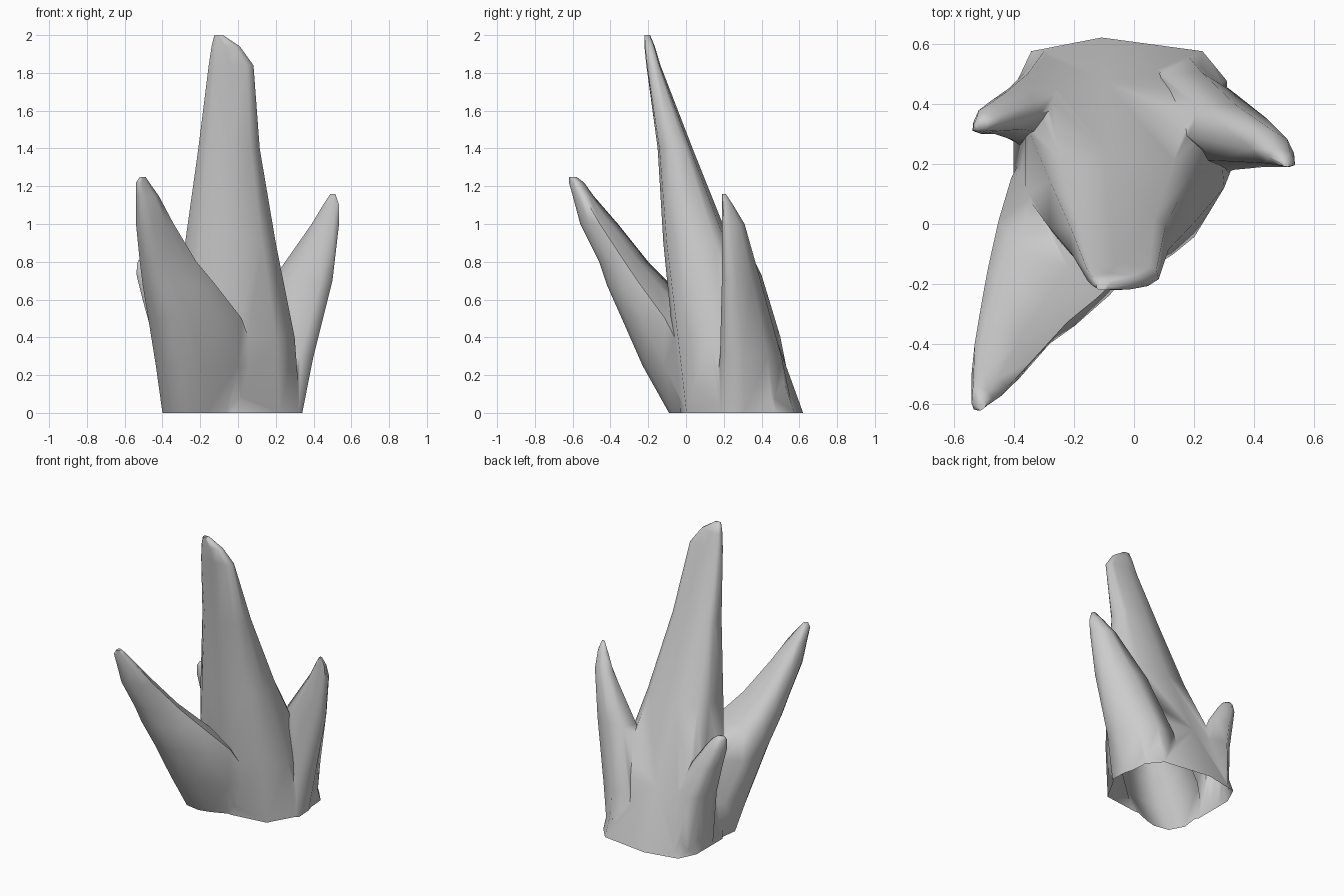
import bpy
import bmesh

cube = bpy.data.objects.get("Cube")
if cube:
    bpy.data.objects.remove(cube, do_unlink=True)

stone = bpy.data.materials.new("pale grey stone")
stone.use_nodes = True
GREY = (0.6, 0.6, 0.6, 1)
stone.diffuse_color = GREY
stone.node_tree.nodes["Principled BSDF"].inputs["Base Color"].default_value = GREY


def spike(name, outline, rings, depth):
    """Loft an outline (unit square) through boxes (x0, x1, y0, y1, z)."""
    bm = bmesh.new()
    # sink the foot below the ground so it can be trimmed level later
    rings = [rings[0][:4] + (-depth,)] + rings
    loops = [[bm.verts.new((x0 + u * (x1 - x0), y0 + v * (y1 - y0), z))
              for u, v in outline] for x0, x1, y0, y1, z in rings]
    n = len(outline)
    for low, high in zip(loops, loops[1:]):
        for i in range(n):
            j = (i + 1) % n
            bm.faces.new((low[i], low[j], high[j], high[i]))
    bm.faces.new(loops[0][::-1])
    bm.faces.new(loops[-1])
    bmesh.ops.triangulate(bm, faces=bm.faces[:])
    bmesh.ops.recalc_face_normals(bm, faces=bm.faces[:])
    mesh = bpy.data.meshes.new(name)
    bm.to_mesh(mesh)
    bm.free()
    mesh.materials.append(stone)
    obj = bpy.data.objects.new(name, mesh)
    bpy.context.scene.collection.objects.link(obj)
    return obj


# Tall central spike, flattened towards a slanted tip
cluster = spike(
    "spike_cluster",
    [(.15, .05), (.5, 0), (.85, .05), (1, .35), (.97, .78),
     (.86, .93), (.4, 1), (.08, .93), (0, .74), (0, .3)],
    [(-.40, .33, -.03, .62, 0), (-.36, .30, -.07, .475, .4),
     (-.28, .20, -.12, .235, .9), (-.21, .115, -.15, .035, 1.4),
     (-.155, .082, -.21, -.135, 1.84), (-.14, .01, -.22, -.165, 1.94),
     (-.125, -.08, -.22, -.19, 2)], .11)

# Long spike leaning out to the front, its right flank fading into the body
front_spike = spike(
    "front_spike",
    [(0, .3), (.1, .05), (.3, 0), (.45, .05), (.8, .24), (1, .52),
     (.75, .8), (.3, 1), (.05, .8)],
    [(-.40, .12, -.09, .30, 0), (-.435, .11, -.23, .25, .25),
     (-.475, .02, -.34, .10, .5), (-.505, -.12, -.42, -.08, .68),
     (-.52, -.22, -.46, -.2, .8),
     (-.54, -.34, -.56, -.36, 1), (-.54, -.42, -.6, -.49, 1.15),
     (-.54, -.47, -.62, -.54, 1.22), (-.52, -.49, -.62, -.58, 1.25)], .13)

# Medium spike on the +x side
side_spike = spike(
    "side_spike",
    [(.3, .1), (.8, 0), (1, .1), (.98, .38), (.82, .78), (.5, 1), (.12, .98), (0, .5)],
    [(0, .34, .15, .57, 0), (.05, .40, .18, .505, .3),
     (.18, .5, .19, .395, .7), (.39, .535, .19, .31, 1),
     (.45, .535, .19, .25, 1.1), (.49, .515, .19, .21, 1.16)], .15)

# Short stub at the back on the -x side
stub_spike = spike(
    "stub_spike",
    [(.7, .1), (.2, 0), (0, .1), (.02, .38), (.15, .78), (.42, 1), (.85, .75), (1, .5)],
    [(-.40, -.15, .24, .58, 0), (-.45, -.22, .28, .50, .4),
     (-.505, -.31, .3, .44, .6), (-.537, -.40, .3, .40, .73),
     (-.535, -.45, .305, .37, .79), (-.525, -.48, .315, .35, .81)], .17)

# Fuse all spikes into a single skin
bpy.context.view_layer.objects.active = cluster
for part in (front_spike, side_spike, stub_spike):
    fuse = cluster.modifiers.new("fuse", "BOOLEAN")
    fuse.operation = "UNION"
    fuse.solver = "EXACT"
    fuse.object = part
    bpy.ops.object.modifier_apply(modifier=fuse.name)
    bpy.data.objects.remove(part, do_unlink=True)

# Trim level with the ground, leaving the hollow foot open
bm = bmesh.new()
bm.from_mesh(cluster.data)
bmesh.ops.bisect_plane(bm, geom=bm.verts[:] + bm.edges[:] + bm.faces[:],
                       plane_co=(0, 0, 0), plane_no=(0, 0, 1), clear_inner=True)
bmesh.ops.remove_doubles(bm, verts=bm.verts[:], dist=.003)
bm.to_mesh(cluster.data)
bm.free()

for obj in bpy.context.selected_objects:
    obj.select_set(False)
cluster.select_set(True)
bpy.ops.object.shade_smooth_by_angle(angle=1.3)
